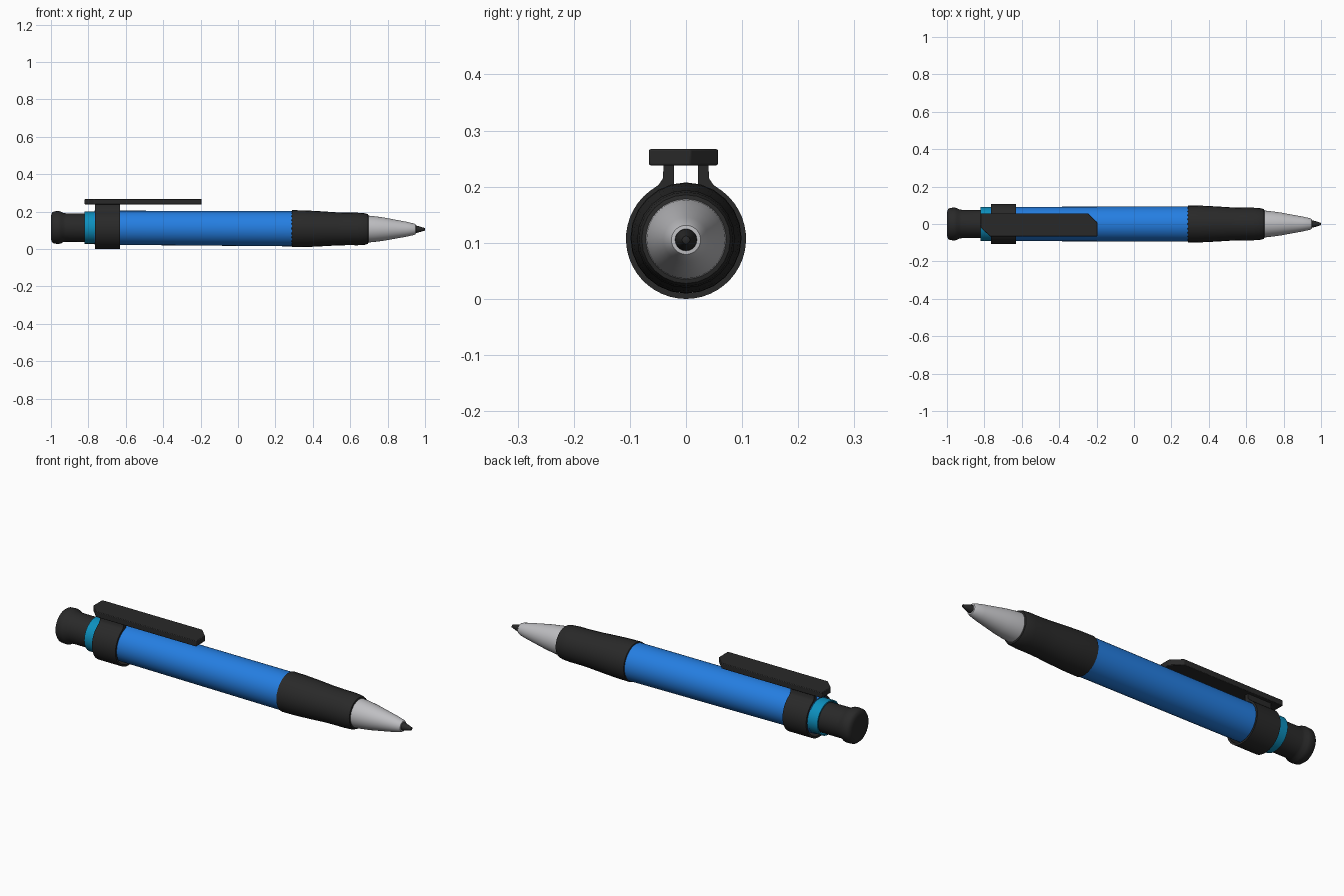
import bpy, bmesh, math

if "Cube" in bpy.data.objects:
    bpy.data.objects.remove(bpy.data.objects["Cube"])


def material(name, r, g, b):
    m = bpy.data.materials.new(name)
    m.diffuse_color = (r, g, b, 1)
    m.use_nodes = True
    m.node_tree.nodes["Principled BSDF"].inputs["Base Color"].default_value = m.diffuse_color
    return m


BLACK = material("soft black", 0.022, 0.022, 0.022)
BLUE = material("barrel blue", 0.018, 0.21, 0.76)
TEAL = material("teal", 0.004, 0.28, 0.52)
GREY = material("light grey", 0.52, 0.52, 0.54)


def finish(bm, name, mat, angle=35):
    bmesh.ops.recalc_face_normals(bm, faces=bm.faces)
    me = bpy.data.meshes.new(name)
    bm.to_mesh(me)
    bm.free()
    ob = bpy.data.objects.new(name, me)
    bpy.context.collection.objects.link(ob)
    me.materials.append(mat)
    bpy.ops.object.select_all(action='DESELECT')
    ob.select_set(True)
    bpy.context.view_layer.objects.active = ob
    bpy.ops.object.shade_smooth_by_angle(angle=math.radians(angle))
    return ob


def axis_z(x):
    # the pen lies with its tip very slightly lower than its button
    return 0.110 - 0.005 * x


def lathe(name, profile, mat, sides=32, closed=False, squash=1.0):
    """Turn (x, radius) points around the pen axis."""
    bm = bmesh.new()
    rings = []
    for x, r in profile:
        ring = []
        for i in range(sides):
            a = 2 * math.pi * i / sides
            ring.append(bm.verts.new((x, r * math.sin(a),
                                      axis_z(x) + squash * r * math.cos(a))))
        rings.append(ring)
    pairs = list(zip(rings, rings[1:]))
    if closed:
        pairs.append((rings[-1], rings[0]))
    else:
        bm.faces.new(rings[0])
        bm.faces.new(rings[-1])
    for a, b in pairs:
        for i in range(sides):
            j = (i + 1) % sides
            bm.faces.new((a[i], a[j], b[j], b[i]))
    return finish(bm, name, mat)


# Push button with flared cap
lathe("push_button", [(-1.0, 0.062), (-0.995, 0.078), (-0.985, 0.086), (-0.96, 0.088),
                      (-0.948, 0.086), (-0.935, 0.078), (-0.92, 0.076), (-0.76, 0.076)], BLACK)

# Hollow collar around the button
lathe("collar", [(-0.82, 0.092), (-0.762, 0.092), (-0.762, 0.085), (-0.82, 0.085)],
      TEAL, closed=True, squash=0.94)

# Main barrel
lathe("barrel", [(-0.766, 0.091), (-0.3, 0.0925), (0.3, 0.0945)], BLUE)

# Rubber grip with a waist
lathe("grip", [(0.287, 0.094), (0.29, 0.099), (0.36, 0.098), (0.44, 0.094), (0.52, 0.089),
               (0.58, 0.087), (0.64, 0.087), (0.68, 0.084), (0.695, 0.079), (0.698, 0.068)],
      BLACK, sides=24)

# Nose cone and writing tip
lathe("nose_cone", [(0.69, 0.072), (0.72, 0.070), (0.78, 0.062), (0.84, 0.051),
                    (0.90, 0.040), (0.94, 0.031), (0.95, 0.026), (0.951, 0.018)], GREY)
lathe("writing_tip", [(0.945, 0.020), (0.958, 0.019), (0.985, 0.011), (0.998, 0.007),
                      (1.0, 0.003)], BLACK, sides=20)

# Clip band: open ring whose ends rise as two legs
outer = [(-0.040, 0.242), (-0.041, 0.215), (-0.049, 0.203)]
inner = [(-0.021, 0.242), (-0.021, 0.222), (-0.021, 0.208)]
STEPS = 36
for i in range(STEPS + 1):
    t = i / STEPS
    ao = math.radians(127 + 286 * t)   # from upper left, under, to upper right
    ai = math.radians(103 + 334 * t)
    outer.append((0.107 * math.cos(ao), 0.107 + 0.107 * math.sin(ao)))
    inner.append((0.097 * math.cos(ai), 0.107 + 0.097 * math.sin(ai)))
outer += [(-y, z) for y, z in reversed(outer[:3])]
inner += [(-y, z) for y, z in reversed(inner[:3])]
bm = bmesh.new()
X0, X1 = -0.765, -0.63
vo = [bm.verts.new((X0, y, z)) for y, z in outer]
vi = [bm.verts.new((X0, y, z)) for y, z in inner]
for k in range(len(vo) - 1):
    bm.faces.new((vo[k], vo[k + 1], vi[k + 1], vi[k]))
ext = bmesh.ops.extrude_face_region(bm, geom=bm.faces[:])
bmesh.ops.translate(bm, vec=(X1 - X0, 0, 0),
                    verts=[g for g in ext["geom"] if isinstance(g, bmesh.types.BMVert)])
finish(bm, "clip_band", BLACK)

# Clip plate with two opposite corners cut off
outline = [(-0.82, 0.057), (-0.245, 0.057), (-0.195, 0.008),
           (-0.195, -0.066), (-0.77, -0.066), (-0.82, -0.018)]
bm = bmesh.new()
face = bm.faces.new([bm.verts.new((x, y, 0.238)) for x, y in outline])
ext = bmesh.ops.extrude_face_region(bm, geom=[face])
bmesh.ops.translate(bm, vec=(0, 0, 0.029),
                    verts=[g for g in ext["geom"] if isinstance(g, bmesh.types.BMVert)])
plate = finish(bm, "clip_plate", BLACK, 25)
bev = plate.modifiers.new("soft_edges", 'BEVEL')
bev.width = 0.003
bev.segments = 2
